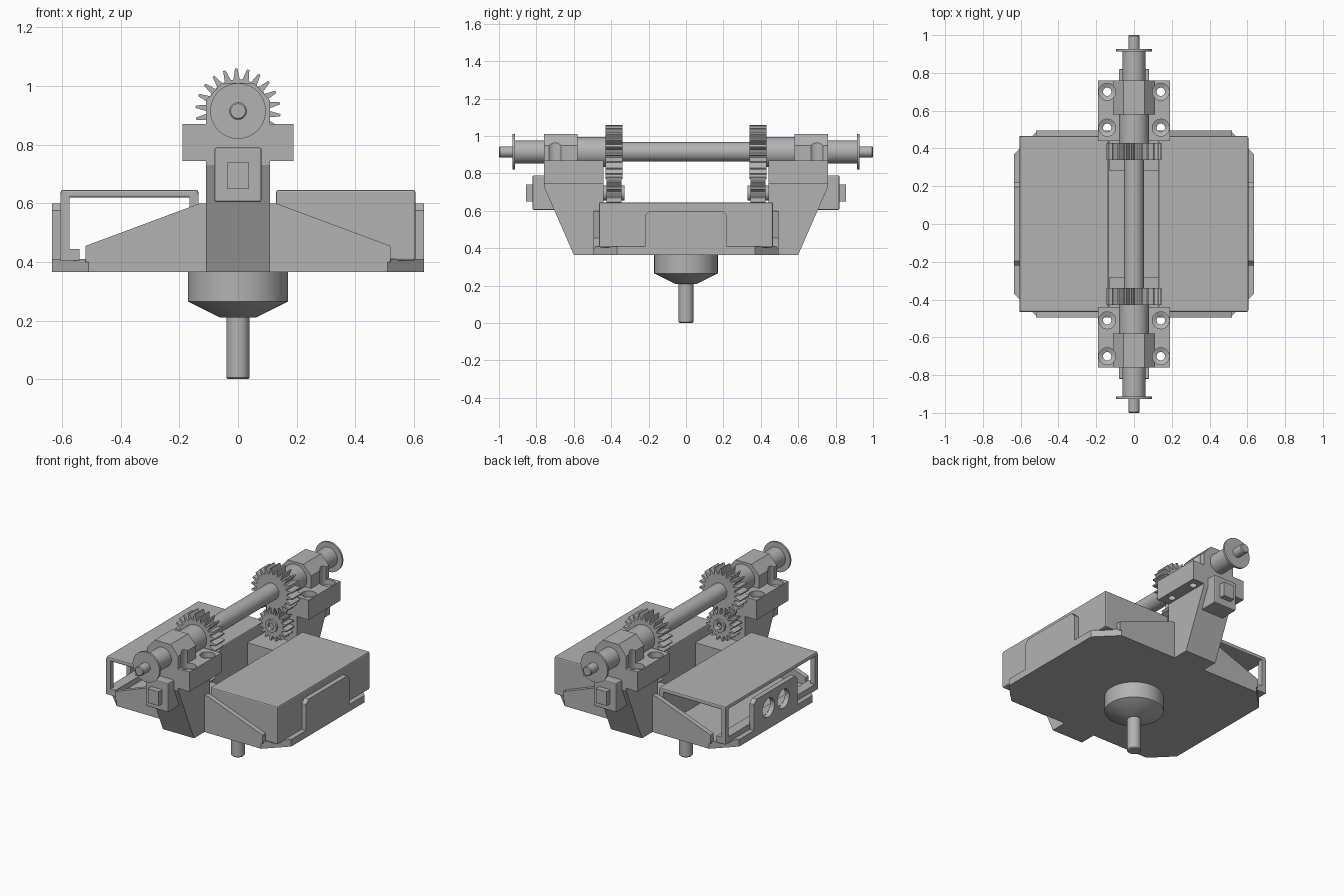
import bpy, bmesh, math
from mathutils import Vector

cube = bpy.data.objects.get("Cube")
if cube:
    bpy.data.objects.remove(cube, do_unlink=True)

mat = bpy.data.materials.new("plain grey")
mat.use_nodes = True
GREY = (0.45, 0.45, 0.45, 1)
mat.diffuse_color = GREY
mat.node_tree.nodes["Principled BSDF"].inputs["Base Color"].default_value = GREY


def finish(bm, name, smooth=False, bevel=0):
    bmesh.ops.recalc_face_normals(bm, faces=bm.faces)
    me = bpy.data.meshes.new(name)
    bm.to_mesh(me)
    bm.free()
    me.materials.append(mat)
    ob = bpy.data.objects.new(name, me)
    bpy.context.collection.objects.link(ob)
    if bevel:
        mod = ob.modifiers.new("bevel", "BEVEL")
        mod.width = bevel
        mod.segments = 2
    if smooth:
        bpy.context.view_layer.objects.active = ob
        bpy.ops.object.select_all(action="DESELECT")
        ob.select_set(True)
        bpy.ops.object.shade_smooth_by_angle(angle=math.radians(30))
    return ob


def prism(name, points, axis, lo, hi, bevel=0):
    """Extrude a 2D outline along one axis; the outline uses the other two in order."""
    def place(p, d):
        v = list(p)
        v.insert("xyz".index(axis), d)
        return v
    bm = bmesh.new()
    face = bm.faces.new([bm.verts.new(place(p, lo)) for p in points])
    ext = bmesh.ops.extrude_face_region(bm, geom=[face])
    move = Vector(place((0, 0), hi - lo))
    bmesh.ops.translate(bm, vec=move, verts=[g for g in ext["geom"] if isinstance(g, bmesh.types.BMVert)])
    return finish(bm, name, bevel=bevel)


def box(name, x, y, z, bevel=0):
    return prism(name, [(x[0], y[0]), (x[1], y[0]), (x[1], y[1]), (x[0], y[1])], "z", *z, bevel=bevel)


def lathe(name, profile, axis="z", centre=(0, 0), n=40):
    """Solid of revolution from (radius, position along axis) points."""
    bm = bmesh.new()
    rings = []
    for r, d in profile:
        ring = []
        for i in range(n):
            a = math.tau * i / n
            p = [centre[0] + r * math.cos(a), centre[1] + r * math.sin(a)]
            p.insert("xyz".index(axis), d)
            ring.append(bm.verts.new(p))
        rings.append(ring)
    for a, b in zip(rings, rings[1:]):
        for i in range(n):
            bm.faces.new((a[i], a[i - 1], b[i - 1], b[i]))
    bm.faces.new(rings[0])
    bm.faces.new(rings[-1])
    return finish(bm, name, smooth=True)


def cut(ob, *cutters):
    for c in cutters:
        mod = ob.modifiers.new("cut", "BOOLEAN")
        mod.operation = "DIFFERENCE"
        mod.solver = "EXACT"
        mod.object = c
        c.hide_render = True
        c.hide_viewport = True
        c.display_type = "WIRE"


def gear(name, z, root, tip, teeth, y0, y1):
    pts = []
    for i in range(teeth):
        for f, r in ((0, root), (0.3, root), (0.55, tip), (0.75, tip)):
            a = math.tau * (i + f) / teeth
            pts.append((r * math.cos(a), z + r * math.sin(a)))
    return prism(name, pts, "y", y0, y1)


# Base plate with chamfered corners, and the spindle below it
X, Y, C = 0.635, 0.495, 0.125
octagon = [(X, Y - C), (X - C, Y), (C - X, Y), (-X, Y - C),
           (-X, C - Y), (C - X, -Y), (X - C, -Y), (X, C - Y)]
prism("base_plate", octagon, "z", 0.365, 0.41)
lathe("spindle_hub", [(0.06, 0.21), (0.17, 0.265), (0.17, 0.367)])
lathe("spindle_pin", [(0.034, 0), (0.04, 0.006), (0.04, 0.22)], n=24)

# Solid housing on the left side
box("solid_housing", (0.13, 0.605), (-0.465, 0.465), (0.405, 0.645), bevel=0.007)

# Open housing on the right side
box("open_housing_top", (-0.605, -0.135), (-0.465, 0.465), (0.62, 0.645), bevel=0.007)
box("open_housing_inner_wall", (-0.165, -0.135), (-0.465, 0.465), (0.41, 0.63))
box("open_housing_sill", (-0.605, -0.54), (-0.465, 0.465), (0.405, 0.445))
for s in (-1, 1):
    ys = sorted((s * 0.465, s * 0.435))
    box("open_housing_post", (-0.605, -0.575), ys, (0.41, 0.63))

for s in (-1, 1):
    # Raised side lug, clipped at the upper corners
    lug = prism("side_lug", [(-0.22, 0.38), (0.22, 0.38), (0.22, 0.575), (0.195, 0.6), (-0.195, 0.6), (-0.22, 0.575)],
                "x", *sorted((s * 0.604, s * 0.635)))
    if s < 0:
        cut(lug, *[lathe("lug_hole_cutter", [(0.06, -0.7), (0.06, -0.55)], "x", (y, 0.5)) for y in (-0.075, 0.075)])

    # Gusset walls with sloping tops at each end of the base
    prism("gusset_wall", [(-0.52, 0.4), (0.52, 0.4), (0.52, 0.455), (0.13, 0.6), (-0.13, 0.6), (-0.52, 0.455)],
          "y", *sorted((s * 0.464, s * 0.495)))

    def span(a, b):
        return sorted((s * a, s * b))

    # Leaning support arm and the ledge at its foot
    prism("support_arm", [(s * 0.44, 0.365), (s * 0.6, 0.365), (s * 0.76, 0.73), (s * 0.76, 0.75), (s * 0.44, 0.75)],
          "x", -0.11, 0.11)
    box("arm_ledge", (-0.13, 0.13), span(0.28, 0.47), (0.4, 0.575))

    # Bearing flange with countersunk bolt holes
    flange = box("bearing_flange", (-0.19, 0.19), span(0.44, 0.76), (0.745, 0.87))
    bolts = [(x, s * y) for x in (-0.142, 0.142) for y in (0.51, 0.70)]
    cut(flange, *[lathe("bolt_cutter", [(0.022, 0.7), (0.022, 0.825), (0.045, 0.835), (0.045, 0.9)],
                        centre=c, n=24) for c in bolts])

    # Faceted bearing cap with bolt clearance notches
    cap = prism("bearing_cap", [(-0.11, 0.865), (0.11, 0.865), (0.11, 0.95), (0.055, 1.01), (-0.055, 1.01), (-0.11, 0.95)],
                "y", *span(0.58, 0.76))
    cut(cap, *[lathe("notch_cutter", [(0.045, 0.85), (0.045, 0.965)], centre=(x, s * 0.70), n=24)
               for x in (-0.142, 0.142)])

    # Drive box on the outside of the arm
    box("drive_box", (-0.08, 0.08), span(0.64, 0.82), (0.605, 0.79), bevel=0.006)
    box("drive_button", (-0.038, 0.038), span(0.81, 0.855), (0.65, 0.74))

    # Gears and the lower gear hub
    gear("upper_gear", 0.915, 0.108, 0.145, 22, *span(0.34, 0.43))
    gear("lower_gear", 0.695, 0.072, 0.1, 16, *span(0.345, 0.425))
    hub = lathe("lower_gear_hub", [(0.04, s * 0.33), (0.04, s * 0.45)], "y", (0, 0.695), 24)
    cut(hub, lathe("hub_bore_cutter", [(0.02, s * 0.3), (0.02, s * 0.36)], "y", (0, 0.695), 16))

# Main shaft: stepped from the thin ends to the centre, mirrored along its length
half = [(0.025, 1.0), (0.03, 0.995), (0.03, 0.927), (0.095, 0.927), (0.095, 0.914), (0.062, 0.914),
        (0.062, 0.6), (0.08, 0.6), (0.08, 0.425), (0.052, 0.425)]
lathe("main_shaft", half + [(r, -y) for r, y in reversed(half)], "y", (0, 0.915))
